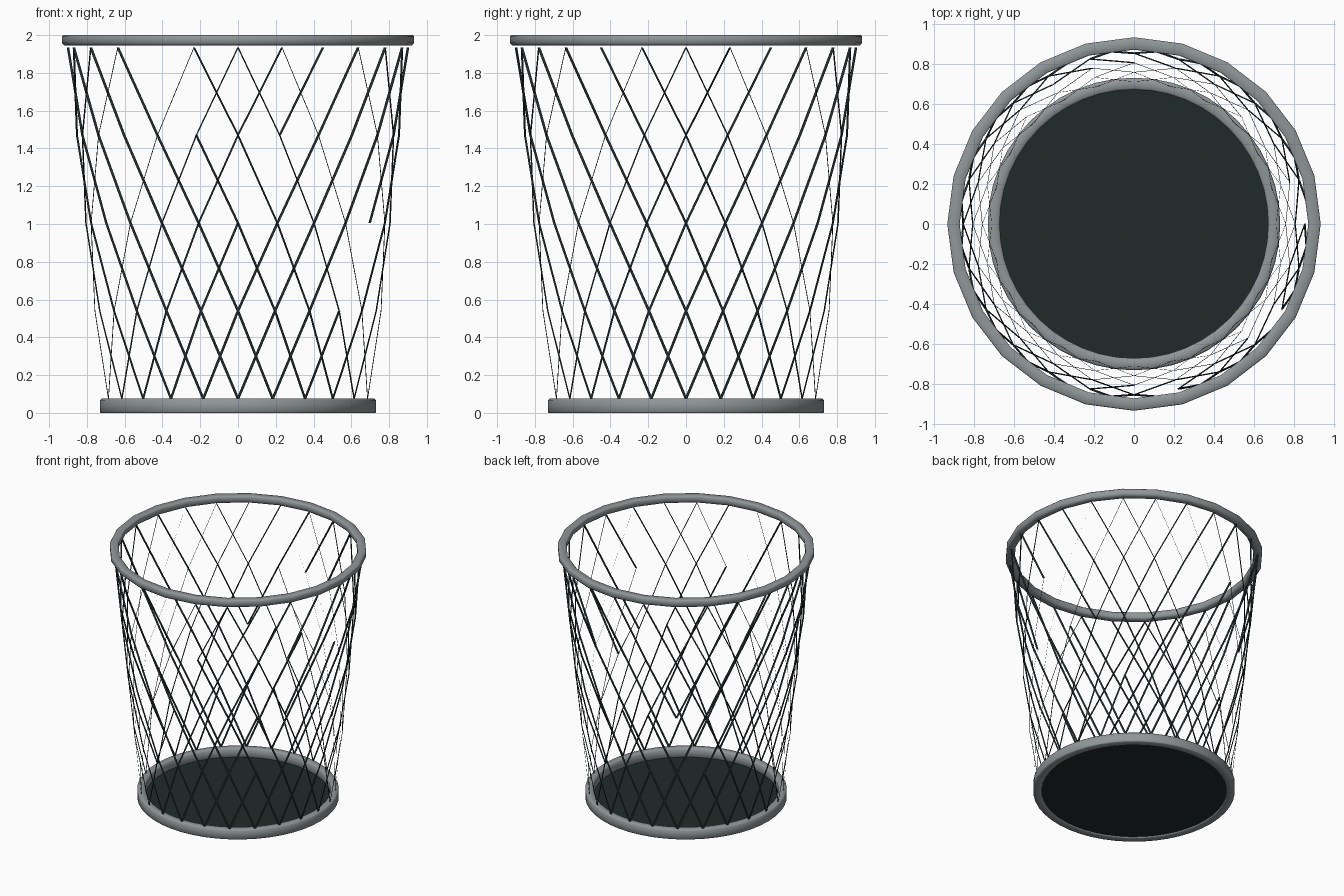
import bpy, bmesh, math
from mathutils import Vector

if "Cube" in bpy.data.objects:
    bpy.data.objects.remove(bpy.data.objects["Cube"])


def material(name, rgb):
    m = bpy.data.materials.new(name)
    m.diffuse_color = (*rgb, 1)
    m.use_nodes = True
    m.node_tree.nodes["Principled BSDF"].inputs["Base Color"].default_value = m.diffuse_color
    return m


GREY = material("grey metal", (0.28, 0.305, 0.315))
DARK = material("dark wire", (0.014, 0.023, 0.023))


def finish(name, bm, mat):
    me = bpy.data.meshes.new(name)
    bm.to_mesh(me)
    bm.free()
    ob = bpy.data.objects.new(name, me)
    bpy.context.collection.objects.link(ob)
    me.materials.append(mat)
    return ob


def polar(r, a, z):
    """Point at angle a, counted from the front towards the right."""
    return Vector((r * math.sin(a), -r * math.cos(a), z))


def ring(name, r0, r1, z0, z1, low, high, sides):
    """Hoop with a box section; low and high are the corner bevels."""
    bm = bmesh.new()
    profile = [(r0 + low, z0), (r1 - low, z0), (r1, z0 + low), (r1, z1 - high),
               (r1 - high, z1), (r0 + high, z1), (r0, z1 - high), (r0, z0 + low)]
    loops = [[bm.verts.new(polar(r, 2 * math.pi * i / sides, z)) for r, z in profile]
             for i in range(sides)]
    seg = len(profile)
    for i in range(sides):
        p, q = loops[i], loops[(i + 1) % sides]
        for j in range(seg):
            n = (j + 1) % seg
            bm.faces.new((p[j], q[j], q[n], p[n]))
    bmesh.ops.recalc_face_normals(bm, faces=bm.faces)
    for f in bm.faces:
        f.smooth = True
    return finish(name, bm, GREY)


# Hoops at the top and bottom
ring("top_rim", 0.87, 0.932, 1.945, 2.0, 0.013, 0.006, 24)
ring("base_ring", 0.67, 0.73, 0.0, 0.077, 0.004, 0.009, 48)

# Floor of the basket
bm = bmesh.new()
bmesh.ops.create_circle(bm, cap_ends=True, segments=48, radius=0.685)
bmesh.ops.translate(bm, verts=bm.verts, vec=(0, 0, 0.008))
finish("base_plate", bm, DARK)

# Broken wire pieces: (upper node, upper level, direction to the lower node)
GAPS = {(0, 4, 1), (1, 3, -1), (4, 3, -1), (3, 4, 1), (6, 3, 1), (7, 4, -1),
        (14, 2, -1), (14, 2, 1), (12, 3, 1), (22, 4, 1), (14, 4, -1),
        (11, 3, 1), (4, 2, -1), (8, 2, 1)}


# Flat wires: each climbs 60 degrees round the basket in four straight steps,
# and keeps the facing it has at its lower end
def wires(name, turn):
    bm = bmesh.new()
    count, steps, width = 24, 4, 0.015
    pitch = 2 * math.pi / count
    for i in range(count):
        side = Vector((math.cos(i * pitch), math.sin(i * pitch), 0)) * width / 2
        last = None
        for s in range(steps + 1):
            t = s / steps
            p = polar(0.71 + 0.19 * t, (i + turn * s) * pitch, 0.075 + 1.86 * t)
            pair = (bm.verts.new(p - side), bm.verts.new(p + side))
            if last and ((i + turn * s) % count, s, -turn) not in GAPS:
                bm.faces.new((last[0], last[1], pair[1], pair[0]))
            last = pair
    bmesh.ops.delete(bm, geom=[v for v in bm.verts if not v.link_faces], context='VERTS')
    finish(name, bm, DARK)


wires("wires_leaning_left", -1)
wires("wires_leaning_right", 1)
